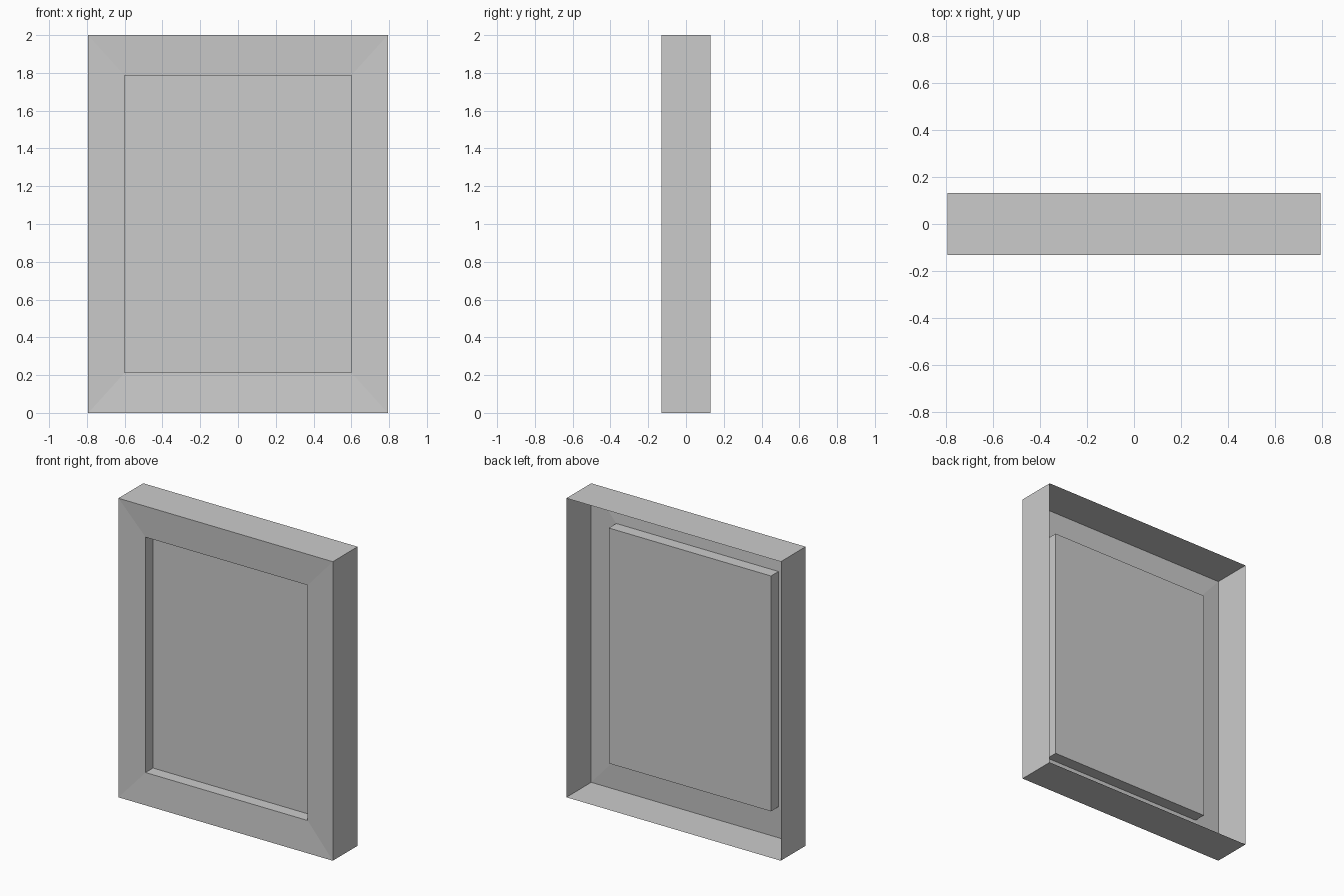
import bpy

if "Cube" in bpy.data.objects:
    bpy.data.objects.remove(bpy.data.objects["Cube"])

# Half sizes, heights and depths of the thin-shell frame
OUTER_X, INNER_X = 0.793, 0.60
OUTER_Z, INNER_Z = 1.0, 0.787
BACK, FRONT, LIP, RECESS = 0.131, -0.131, -0.12, -0.041


def rectangle(hx, hz, y):
    return [(sx * hx, y, 1 + sz * hz) for sx, sz in ((-1, -1), (1, -1), (1, 1), (-1, 1))]


def add_mesh(name, verts, faces):
    mesh = bpy.data.meshes.new(name)
    mesh.from_pydata(verts, [], faces)
    obj = bpy.data.objects.new(name, mesh)
    bpy.context.collection.objects.link(obj)
    return obj


# Frame: rectangular loops bridged from open back edge to the recess floor
loops = [(OUTER_X, OUTER_Z, BACK), (OUTER_X, OUTER_Z, FRONT),
         (INNER_X, INNER_Z, LIP), (INNER_X, INNER_Z, RECESS)]
verts = [v for loop in loops for v in rectangle(*loop)]
faces = [(4 * r + i, 4 * r + (i + 1) % 4, 4 * r + 4 + (i + 1) % 4, 4 * r + 4 + i)
         for r in range(len(loops) - 1) for i in range(4)]
add_mesh("frame", verts, faces)

# Picture panel closing the recess, facing the front
add_mesh("picture_panel", rectangle(INNER_X, INNER_Z, RECESS), [(0, 1, 2, 3)])
